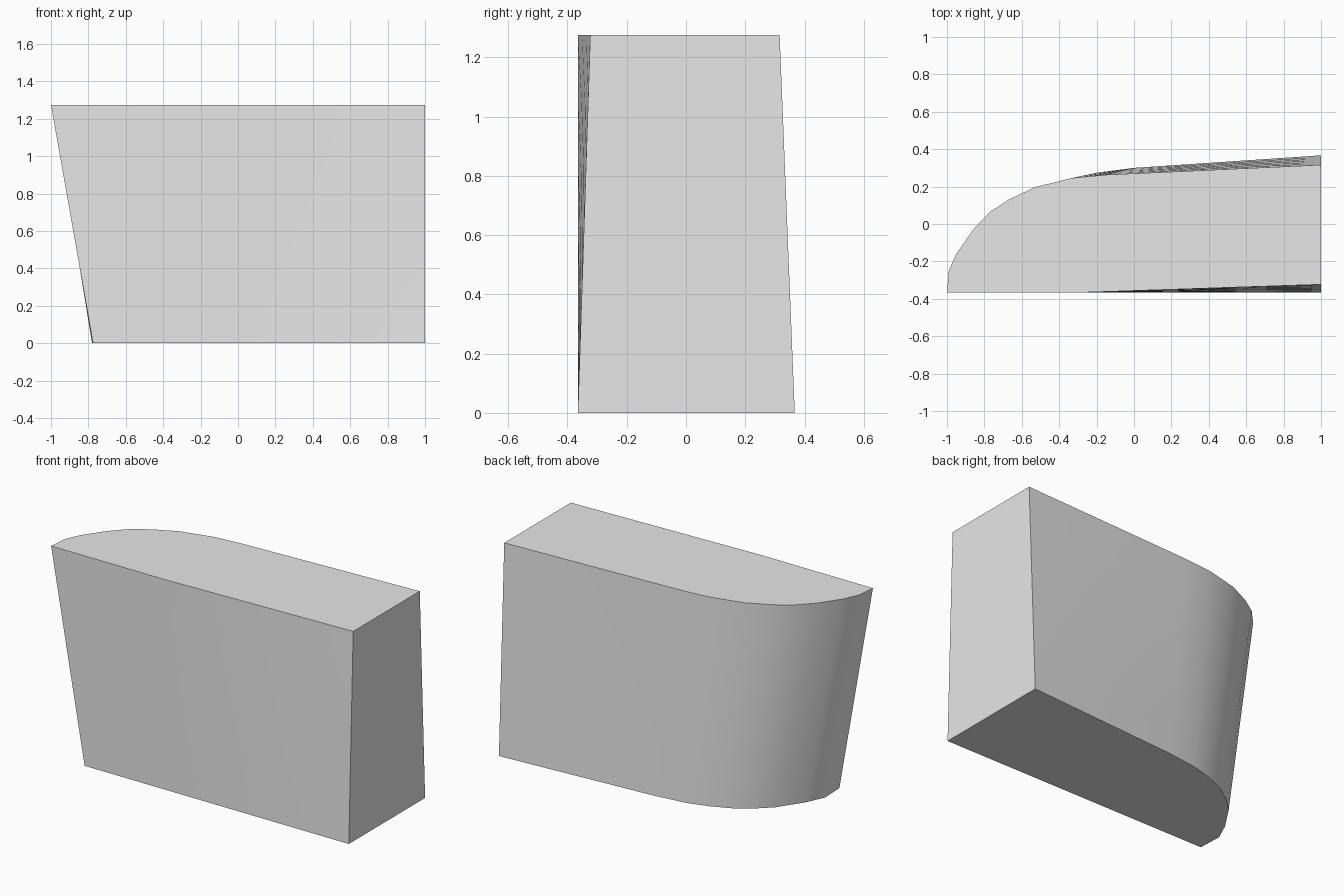
import bpy, bmesh, math

if "Cube" in bpy.data.objects:
    bpy.data.objects.remove(bpy.data.objects["Cube"], do_unlink=True)

HEIGHT = 1.275

# Matching outlines: front edge, rounded nose, then the long back edge
bottom = [(1, -0.365), (0.58, -0.365), (0.17, -0.365), (-0.25, -0.365),
          (-0.775, -0.365), (-0.78, -0.22), (-0.73, -0.11), (-0.63, 0.04),
          (-0.55, 0.115), (-0.45, 0.185), (-0.32, 0.24), (-0.195, 0.275),
          (0, 0.30), (1, 0.367)]
top = [(1, -0.323), (0.58, -0.337), (0.17, -0.351), (-0.25, -0.365),
       (-1, -0.365), (-0.99, -0.25), (-0.95, -0.16), (-0.86, -0.03),
       (-0.77, 0.065), (-0.67, 0.13), (-0.53, 0.197), (-0.33, 0.246),
       (-0.15, 0.263), (1, 0.316)]

mat = bpy.data.materials.new("light grey")
mat.use_nodes = True
grey = (0.8, 0.8, 0.8, 1)
mat.diffuse_color = grey
mat.node_tree.nodes["Principled BSDF"].inputs["Base Color"].default_value = grey

# Loft the tapered block in straight layers between the two outlines
LAYERS = 6
bm = bmesh.new()
rings = []
for k in range(LAYERS + 1):
    t = k / LAYERS
    rings.append([bm.verts.new((a[0] + (b[0] - a[0]) * t,
                                a[1] + (b[1] - a[1]) * t, HEIGHT * t))
                  for a, b in zip(bottom, top)])
n = len(bottom)
for lo, hi in zip(rings, rings[1:]):
    for i in range(n):
        j = (i + 1) % n
        bm.faces.new((lo[i], lo[j], hi[j], hi[i]))
bm.faces.new(rings[0])
bm.faces.new(rings[-1])
bmesh.ops.recalc_face_normals(bm, faces=bm.faces)

mesh = bpy.data.meshes.new("tapered_block")
bm.to_mesh(mesh)
bm.free()
mesh.materials.append(mat)
block = bpy.data.objects.new("tapered_block", mesh)
bpy.context.collection.objects.link(block)

# Smooth nose, crisp rims and corners
bpy.ops.object.select_all(action="DESELECT")
block.select_set(True)
bpy.context.view_layer.objects.active = block
bpy.ops.object.shade_smooth_by_angle(angle=math.radians(35))
